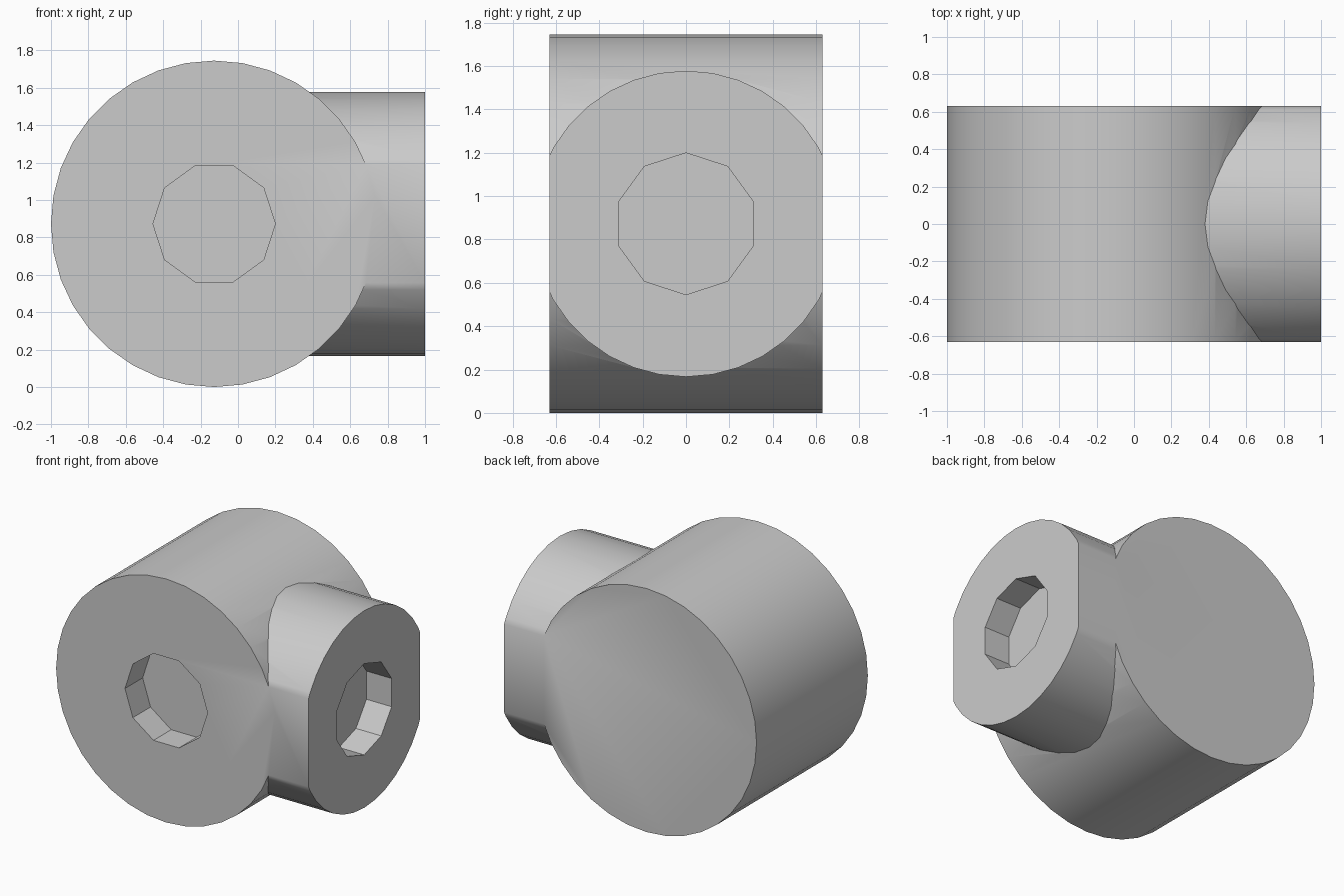
import bpy, bmesh, math

if "Cube" in bpy.data.objects:
    bpy.data.objects.remove(bpy.data.objects["Cube"])

CX, CZ = -0.1275, 0.8725      # main axis position
HALF = 0.63                   # half width in y
R_MAIN, R_ARM, R_HOLE, DEPTH = 0.8725, 0.706, 0.327, 0.20

grey = bpy.data.materials.new("plain grey")
grey.diffuse_color = (0.6, 0.6, 0.6, 1)
grey.use_nodes = True
grey.node_tree.nodes["Principled BSDF"].inputs["Base Color"].default_value = grey.diffuse_color


def ring(radius, sides):
    return [(radius * math.cos(2 * math.pi * i / sides),
             radius * math.sin(2 * math.pi * i / sides)) for i in range(sides)]


def prism(name, profile, axis, start, end):
    """Extrude a (horizontal, vertical) profile along the x or y axis."""
    bm = bmesh.new()

    def place(h, v, d):
        return (CX + h, d, CZ + v) if axis == "y" else (d, h, CZ + v)

    a = [bm.verts.new(place(h, v, start)) for h, v in profile]
    b = [bm.verts.new(place(h, v, end)) for h, v in profile]
    n = len(profile)
    bm.faces.new(a)
    bm.faces.new(b)
    for i in range(n):
        j = (i + 1) % n
        bm.faces.new((a[i], a[j], b[j], b[i]))
    bmesh.ops.recalc_face_normals(bm, faces=bm.faces)
    mesh = bpy.data.meshes.new(name)
    bm.to_mesh(mesh)
    bm.free()
    mesh.materials.append(grey)
    obj = bpy.data.objects.new(name, mesh)
    bpy.context.collection.objects.link(obj)
    return obj


def combine(target, tool, operation):
    """Apply a boolean and discard the tool."""
    mod = target.modifiers.new(operation, "BOOLEAN")
    mod.operation, mod.object, mod.solver = operation, tool, "EXACT"
    bpy.context.view_layer.objects.active = target
    bpy.ops.object.modifier_apply(modifier=mod.name)
    bpy.data.objects.remove(tool)


# Main drum, axis along y
body = prism("connector_body", ring(R_MAIN, 36), "y", -HALF, HALF)

# Side arm: round top and bottom, trimmed flush with the drum ends
cap = [(R_ARM * math.sin(math.radians(t)), R_ARM * math.cos(math.radians(t)))
       for t in range(-60, 61, 10)]
cap = [(-HALF, 0.315)] + cap + [(HALF, 0.315)]
arm = prism("side_arm", cap + [(-h, -v) for h, v in cap], "x", CX, 1.0)
combine(body, arm, "UNION")

# Ten-sided blind sockets in the front face and the arm end
front = prism("front_socket", ring(R_HOLE, 10), "y", -HALF - 0.1, -HALF + DEPTH)
combine(body, front, "DIFFERENCE")
upright = [(v, h) for h, v in ring(R_HOLE, 10)]
side = prism("side_socket", upright, "x", 1.0 - DEPTH, 1.1)
combine(body, side, "DIFFERENCE")

# Merge flush faces, then smooth the round walls
bm = bmesh.new()
bm.from_mesh(body.data)
bmesh.ops.remove_doubles(bm, verts=bm.verts, dist=0.0005)
bmesh.ops.dissolve_limit(bm, angle_limit=math.radians(0.5),
                         verts=bm.verts, edges=bm.edges)
bm.to_mesh(body.data)
bm.free()
bpy.ops.object.select_all(action="DESELECT")
body.select_set(True)
bpy.context.view_layer.objects.active = body
bpy.ops.object.shade_smooth_by_angle(angle=math.radians(30))
